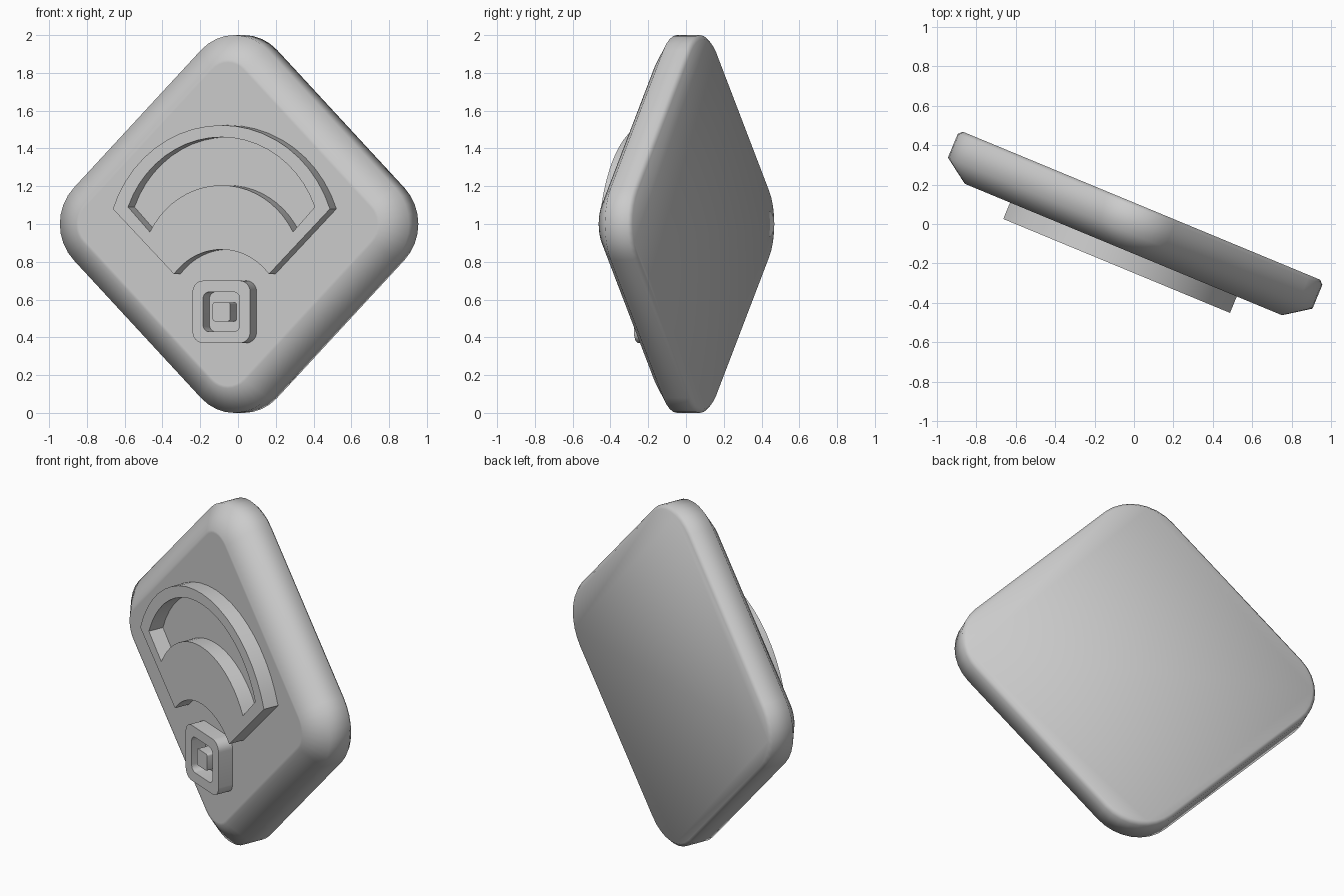
import bpy, bmesh, math

if "Cube" in bpy.data.objects:
    bpy.data.objects.remove(bpy.data.objects["Cube"])

grey = bpy.data.materials.new("plain_grey")
grey.diffuse_color = (0.6, 0.6, 0.6, 1)
grey.use_nodes = True
grey.node_tree.nodes["Principled BSDF"].inputs["Base Color"].default_value = grey.diffuse_color


def loft(name, layers, cyclic=False, smooth=30):
    """Skin matching loops; each layer is (points in the plate plane, depth y)."""
    bm = bmesh.new()
    rings = [[bm.verts.new((u, y, v)) for u, v in pts] for pts, y in layers]
    n = len(rings[0])
    pairs = list(zip(rings, rings[1:])) + ([(rings[-1], rings[0])] if cyclic else [])
    for a, b in pairs:
        for i in range(n):
            j = (i + 1) % n
            bm.faces.new((a[i], a[j], b[j], b[i]))
    if not cyclic:
        bm.faces.new(rings[0])
        bm.faces.new(rings[-1])
    bmesh.ops.recalc_face_normals(bm, faces=bm.faces)
    me = bpy.data.meshes.new(name)
    bm.to_mesh(me)
    bm.free()
    me.materials.append(grey)
    ob = bpy.data.objects.new(name, me)
    bpy.context.collection.objects.link(ob)
    ob.location.z = 1
    ob.rotation_euler.z = math.radians(-22.5)
    bpy.ops.object.select_all(action='DESELECT')
    ob.select_set(True)
    bpy.context.view_layer.objects.active = ob
    bpy.ops.object.shade_smooth_by_angle(angle=math.radians(smooth))
    return ob


def rounded_square(half, r, turn=0, centre_v=0, steps=8):
    """Rounded square of half width, corner radius r, turned in its plane."""
    pts = []
    t = math.radians(turn)
    for q in range(4):
        d = math.radians(45 + 90 * q)
        cx, cy = [(half - r) * math.copysign(1, f(d)) for f in (math.cos, math.sin)]
        for k in range(steps + 1):
            a = math.radians(90 * q + 90 * k / steps)
            x, y = cx + r * math.cos(a), cy + r * math.sin(a)
            pts.append((x * math.cos(t) - y * math.sin(t),
                        x * math.sin(t) + y * math.cos(t) + centre_v))
    return pts


def arc(half, v_end, v_top, steps=20):
    """Arc from left tip to right tip through the crown."""
    s = v_top - v_end
    r = (half * half + s * s) / (2 * s)
    a = math.atan2(half, r - s)
    return [(r * math.sin(-a + 2 * a * k / steps),
             v_top - r + r * math.cos(-a + 2 * a * k / steps)) for k in range(steps + 1)]


def fan(top, bottom):
    return arc(*top) + arc(*bottom)[::-1]


# Diamond plate: narrow back bevel, wide front bevel
H, R = 1.112 / math.sqrt(2), 0.27
profile = [(0.02, 0.10), (0.0, 0.08), (0.0, -0.05), (0.13, -0.14), (0.145, -0.14)]
loft("diamond_plate", [(rounded_square(H - o, R - o, 45), y) for o, y in profile], smooth=58)

FRONT, BASE = -0.23, -0.135


def raised_ring(name, outer, inner):
    return loft(name, [(outer, BASE), (outer, FRONT), (inner, FRONT), (inner, BASE)], cyclic=True)


# Raised fan with a curved slot through it
raised_ring("raised_fan",
            fan((0.622, 0.08, 0.523), (0.272, -0.265, -0.135)),
            fan((0.535, 0.09, 0.46), (0.41, -0.042, 0.205)))

# Raised square frame with a small post in its middle
V = -0.465
raised_ring("square_frame", rounded_square(0.165, 0.06, 0, V), rounded_square(0.105, 0.035, 0, V))
post = rounded_square(0.05, 0.012, 0, V, 4)
loft("centre_post", [(post, BASE), (post, FRONT)])
